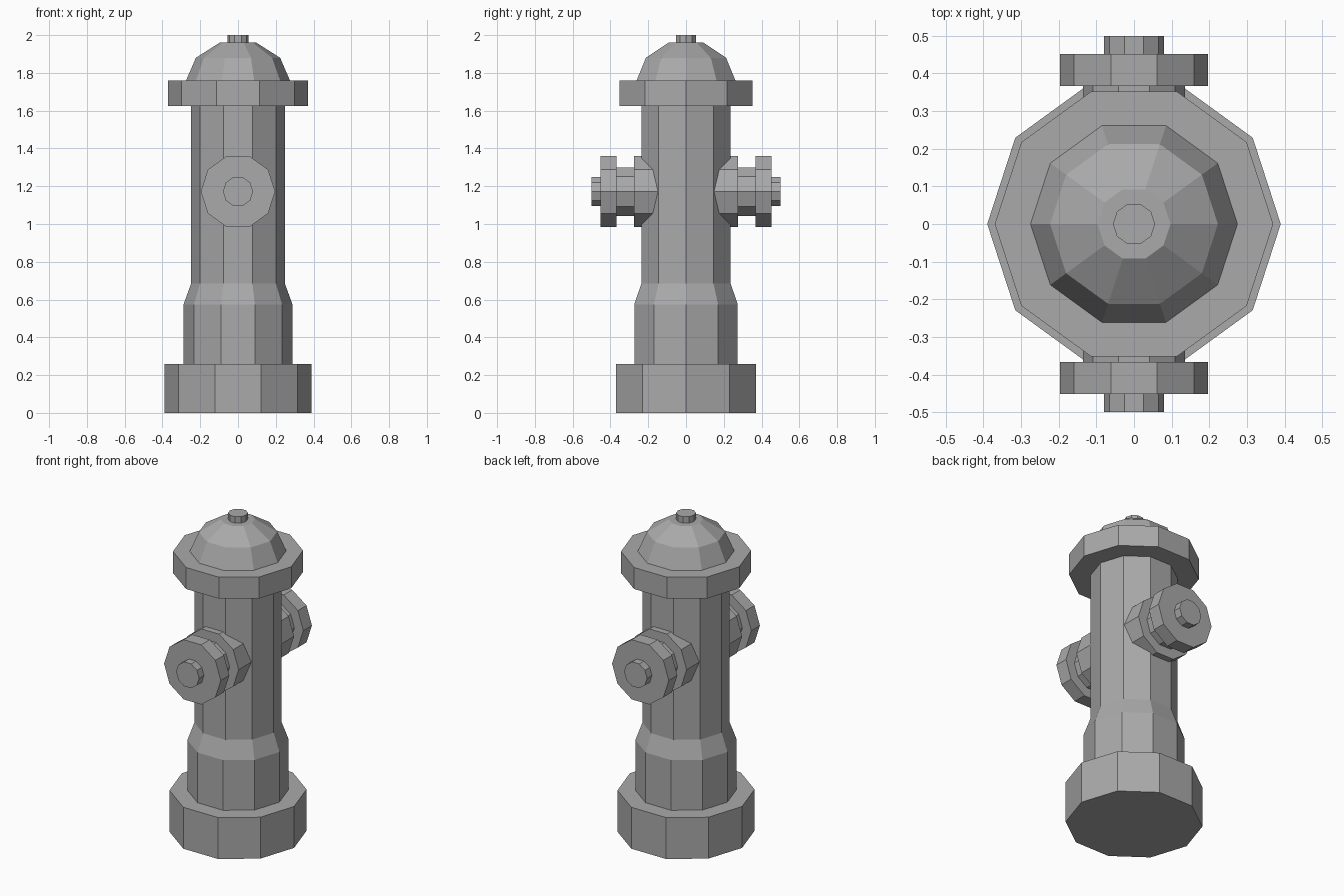
import bpy
import bmesh
from math import cos, sin, pi

cube = bpy.data.objects.get("Cube")
if cube:
    bpy.data.objects.remove(cube)

SIDES = 10
grey = bpy.data.materials.new("painted_grey")
grey.use_nodes = True
colour = (0.4, 0.4, 0.4, 1)
grey.diffuse_color = colour
grey.node_tree.nodes["Principled BSDF"].inputs["Base Color"].default_value = colour


def lathe(name, profile, place):
    """Ten-sided solid from (radius, distance) pairs; place maps ring points to space."""
    bm = bmesh.new()
    rings = []
    for r, h in profile:
        angles = [2 * pi * i / SIDES for i in range(SIDES)]
        rings.append([bm.verts.new(place(r * cos(a), r * sin(a), h)) for a in angles])
    for low, high in zip(rings, rings[1:]):
        for i in range(SIDES):
            j = (i + 1) % SIDES
            bm.faces.new((low[i], low[j], high[j], high[i]))
    bm.faces.new(rings[0])
    bm.faces.new(rings[-1])
    bmesh.ops.recalc_face_normals(bm, faces=bm.faces)
    mesh = bpy.data.meshes.new(name)
    bm.to_mesh(mesh)
    bm.free()
    mesh.materials.append(grey)
    obj = bpy.data.objects.new(name, mesh)
    bpy.context.collection.objects.link(obj)
    return obj


def upright(u, v, h):
    return (u, v, h)


# Upright body: foot, barrel, collar, domed cap and top nut
lathe("foot", [(0.39, 0), (0.39, 0.26)], upright)
lathe("barrel", [(0.288, 0.26), (0.288, 0.575), (0.248, 0.685), (0.248, 1.625)], upright)
lathe("collar", [(0.37, 1.625), (0.37, 1.76)], upright)
lathe("dome", [(0.275, 1.76), (0.223, 1.88), (0.097, 1.96)], upright)
lathe("top_nut", [(0.056, 1.96), (0.056, 2.0)], upright)

# Hose outlets on the front and back
OUTLET_Z = 1.172
for side, sign in (("front", -1), ("back", 1)):
    def sideways(u, v, h, sign=sign):
        return (u, sign * h, OUTLET_Z + v)

    lathe(side + "_outlet_flange", [(0.197, 0.1), (0.197, 0.275)], sideways)
    lathe(side + "_outlet_neck", [(0.135, 0.275), (0.135, 0.367)], sideways)
    lathe(side + "_outlet_cap", [(0.197, 0.367), (0.197, 0.452)], sideways)
    lathe(side + "_outlet_nut", [(0.08, 0.452), (0.08, 0.5)], sideways)
